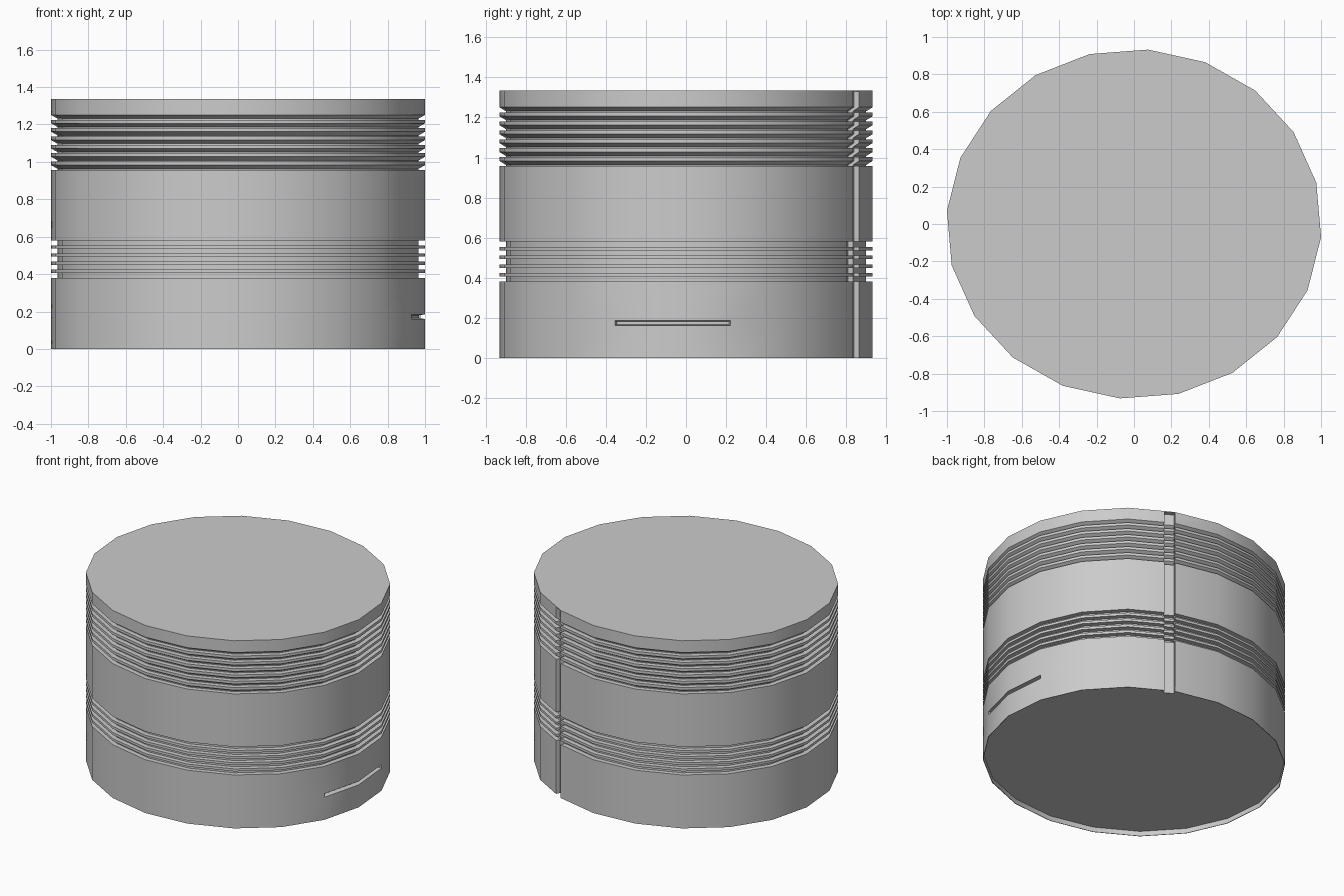
import bpy, bmesh, math
from mathutils import Vector

if "Cube" in bpy.data.objects:
    bpy.data.objects.remove(bpy.data.objects["Cube"])

SIDES, RX, RY, HEIGHT = 20, 1.003, 0.935, 1.335
SLOT_AFTER = 4          # outline corner where the vertical slot starts (going backwards)
SLOT_WIDTH, SLOT_DEPTH = 0.07, 0.03


def corner(k):
    a = math.radians(-4.3 + 360 / SIDES * k)
    return Vector((RX * math.cos(a), RY * math.sin(a)))


def outline(inset, depth):
    """Oval 20-sided outline with a notch of the given depth at the slot."""
    pts = []
    for k in range(SIDES):
        p = corner(k)
        if k == SLOT_AFTER:
            along = (corner(k - 1) - p).normalized()
            inward = Vector((along.y, -along.x))
            if inward.dot(p) > 0:
                inward = -inward
            q = p + along * SLOT_WIDTH
            pts += [q, q + inward * depth, p + inward * depth]
        pts.append(p)
    return [p * (1 - inset) for p in pts]


# Side profile as (z, inset): recessed underside, slit band, lower and upper grooves
rings = [(0.035, 0.004), (0, 0.004), (0, 0), (0.16, 0), (0.185, 0)]
for i in range(5):                      # square grooves
    z = 0.38 + i * 0.0435
    rings += [(z, 0), (z, 0.035), (z + 0.026, 0.035), (z + 0.026, 0)]
for i in range(7):                      # grooves with a sloping roof
    z = 0.957 + i * 0.0447
    rings += [(z, 0), (z, 0.035), (z + 0.006, 0.035), (z + 0.026, 0)]
rings.append((HEIGHT - 0.006, 0))

# Loft the rings; the last two have no notch so the lid covers the slot
bm = bmesh.new()
loops = []
for z, inset in rings:
    loops.append([bm.verts.new((p.x, p.y, z)) for p in outline(inset, SLOT_DEPTH)])
for z in (HEIGHT - 0.006, HEIGHT):
    loops.append([bm.verts.new((p.x, p.y, z)) for p in outline(0, 0)])
slit_faces = []
for r, (lo, hi) in enumerate(zip(loops, loops[1:])):
    n = len(lo)
    for j in range(n):
        k = (j + 1) % n
        f = bm.faces.new((lo[j], lo[k], hi[k], hi[j]))
        if r == 3 and j in (0, n - 1):
            slit_faces.append(f)
bm.faces.new(loops[-1])
bm.faces.new(loops[0][::-1])

# Short horizontal slit across two facets on the right
ext = bmesh.ops.extrude_face_region(bm, geom=slit_faces)
bmesh.ops.delete(bm, geom=slit_faces, context='FACES_ONLY')
for v in ext['geom']:
    if isinstance(v, bmesh.types.BMVert):
        v.co.x *= 0.968
        v.co.y *= 0.968
        v.co.z = 0.1725 + (v.co.z - 0.1725) * 0.6

bmesh.ops.remove_doubles(bm, verts=bm.verts, dist=1e-5)
bmesh.ops.recalc_face_normals(bm, faces=bm.faces)
mesh = bpy.data.meshes.new("ribbed_drum")
bm.to_mesh(mesh)
bm.free()
drum = bpy.data.objects.new("ribbed_drum", mesh)
bpy.context.collection.objects.link(drum)

# Smooth body, crisp groove edges
bpy.context.view_layer.objects.active = drum
drum.select_set(True)
bpy.ops.object.shade_smooth_by_angle(angle=math.radians(30))
